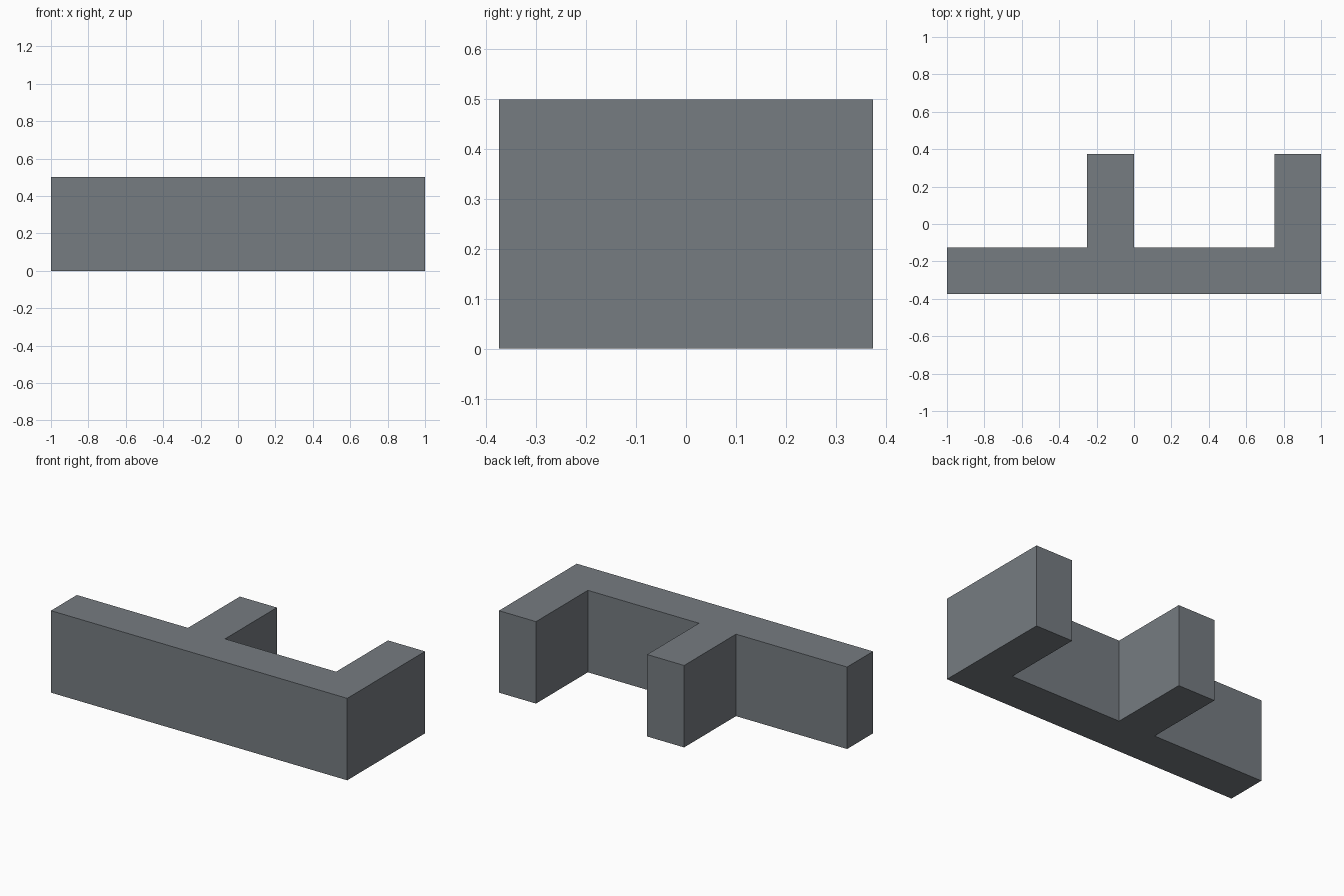
import bpy
import bmesh

if "Cube" in bpy.data.objects:
    bpy.data.objects.remove(bpy.data.objects["Cube"])

HEIGHT = 0.5
FRONT, WALL, BACK = -0.375, -0.125, 0.375

# Single flat grey
grey = bpy.data.materials.new("slate_grey")
grey.diffuse_color = (0.18, 0.2, 0.22, 1.0)
grey.use_nodes = True
grey.node_tree.nodes["Principled BSDF"].inputs["Base Color"].default_value = grey.diffuse_color

# Footprint: long wall along the front, with two stubs reaching back
footprint = [(-1, FRONT), (1, FRONT)]
for right, left in ((1.0, 0.75), (0.0, -0.25)):
    if right < 1:
        footprint.append((right, WALL))
    footprint += [(right, BACK), (left, BACK), (left, WALL)]
footprint.append((-1, WALL))

# Extrude the footprint upward
bm = bmesh.new()
base = bm.faces.new([bm.verts.new((x, y, 0)) for x, y in footprint])
result = bmesh.ops.extrude_face_region(bm, geom=[base], use_keep_orig=True)
top = [v for v in result["geom"] if isinstance(v, bmesh.types.BMVert)]
bmesh.ops.translate(bm, verts=top, vec=(0, 0, HEIGHT))
bmesh.ops.recalc_face_normals(bm, faces=bm.faces)

mesh = bpy.data.meshes.new("wall_block")
bm.to_mesh(mesh)
bm.free()
mesh.materials.append(grey)
wall = bpy.data.objects.new("wall_block", mesh)
bpy.context.collection.objects.link(wall)
